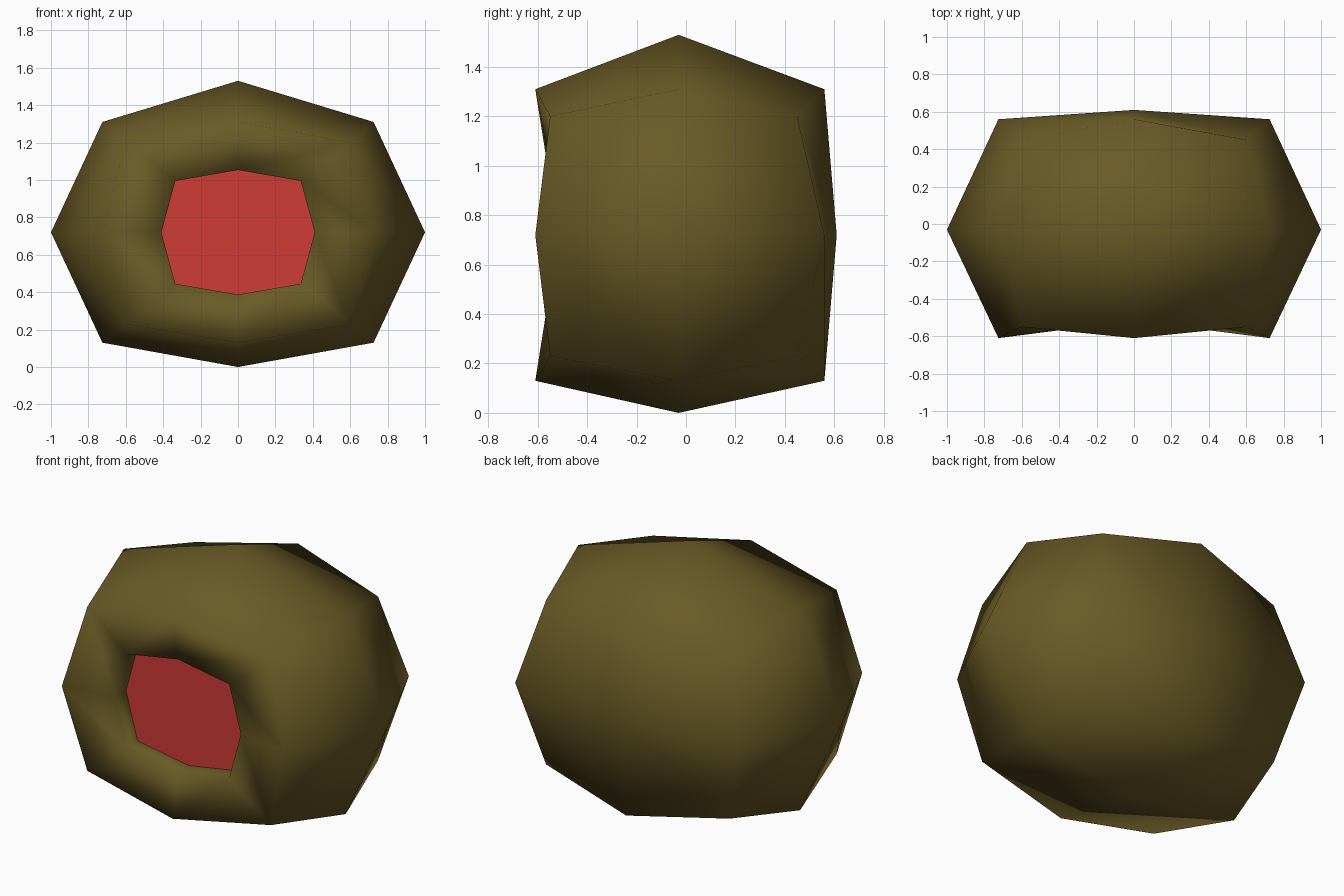
import bpy, bmesh

if "Cube" in bpy.data.objects:
    bpy.data.objects.remove(bpy.data.objects["Cube"])

MID_Y, MID_Z = -0.03, 0.72


def material(name, rgb):
    m = bpy.data.materials.new(name)
    m.diffuse_color = (*rgb, 1)
    m.use_nodes = True
    m.node_tree.nodes["Principled BSDF"].inputs["Base Color"].default_value = m.diffuse_color
    return m


def make_object(name, bm, mat, smooth):
    mesh = bpy.data.meshes.new(name)
    bmesh.ops.recalc_face_normals(bm, faces=bm.faces)
    for f in bm.faces:
        f.smooth = smooth
    bm.to_mesh(mesh)
    bm.free()
    mesh.materials.append(mat)
    obj = bpy.data.objects.new(name, mesh)
    bpy.context.collection.objects.link(obj)
    return obj


def sign(v):
    return (v > 0.1) - (v < -0.1)


def shell_point(i, j, k):
    """Rounded-cube position of a grid vertex: face centre, edge middle or corner."""
    n = abs(i) + abs(j) + abs(k) - 1
    x = i * (1.0, 0.725, 0.6)[n]
    y = (0.61, 0.56, 0.45)[n] if j > 0 else (-0.61, -0.61, -0.55)[n]
    z = (1.53, 1.31, 1.2)[n] if k > 0 else (0.0, 0.13, 0.23)[n]
    return x, y if j else MID_Y, z if k else MID_Z


def rim_point(i, k, y):
    """Point on the eight-sided opening."""
    corner = i and k
    return (i * (0.335 if corner else 0.41), y,
            MID_Z + k * (0.275 if corner else 0.333))


def extrude_rim(bm, edges):
    geom = bmesh.ops.extrude_edge_only(bm, edges=edges)["geom"]
    return ([g for g in geom if isinstance(g, bmesh.types.BMVert)],
            [g for g in geom if isinstance(g, bmesh.types.BMEdge)])


olive = material("olive", (0.141, 0.102, 0.019))
red = material("red", (0.62, 0.045, 0.037))

# Rounded body: cube split in two along each axis, front centre opened
bm = bmesh.new()
bmesh.ops.create_cube(bm, size=2)
bmesh.ops.subdivide_edges(bm, edges=bm.edges[:], cuts=1, use_grid_fill=True)
front = None
for v in bm.verts:
    i, j, k = (sign(c) for c in v.co)
    v.co = shell_point(i, j, k)
    if (i, j, k) == (0, -1, 0):
        front = v
bmesh.ops.delete(bm, geom=[front], context='VERTS')

# Front slope to the opening, then its short inner wall
edges = [e for e in bm.edges if e.is_boundary]
verts, edges = extrude_rim(bm, edges)
for v in verts:
    v.co = rim_point(sign(v.co.x), sign(v.co.z - MID_Z), -0.56)
verts, edges = extrude_rim(bm, edges)
for v in verts:
    v.co.y = -0.46
make_object("body", bm, olive, True)

# Flat red panel at the bottom of the opening
bm = bmesh.new()
ring = [(0, 1), (-1, 1), (-1, 0), (-1, -1), (0, -1), (1, -1), (1, 0), (1, 1)]
panel = bm.faces.new([bm.verts.new(rim_point(i, k, -0.46)) for i, k in ring])
panel.normal_update()
obj = make_object("recessed_panel", bm, red, False)
if obj.data.polygons[0].normal.y > 0:
    obj.data.flip_normals()
